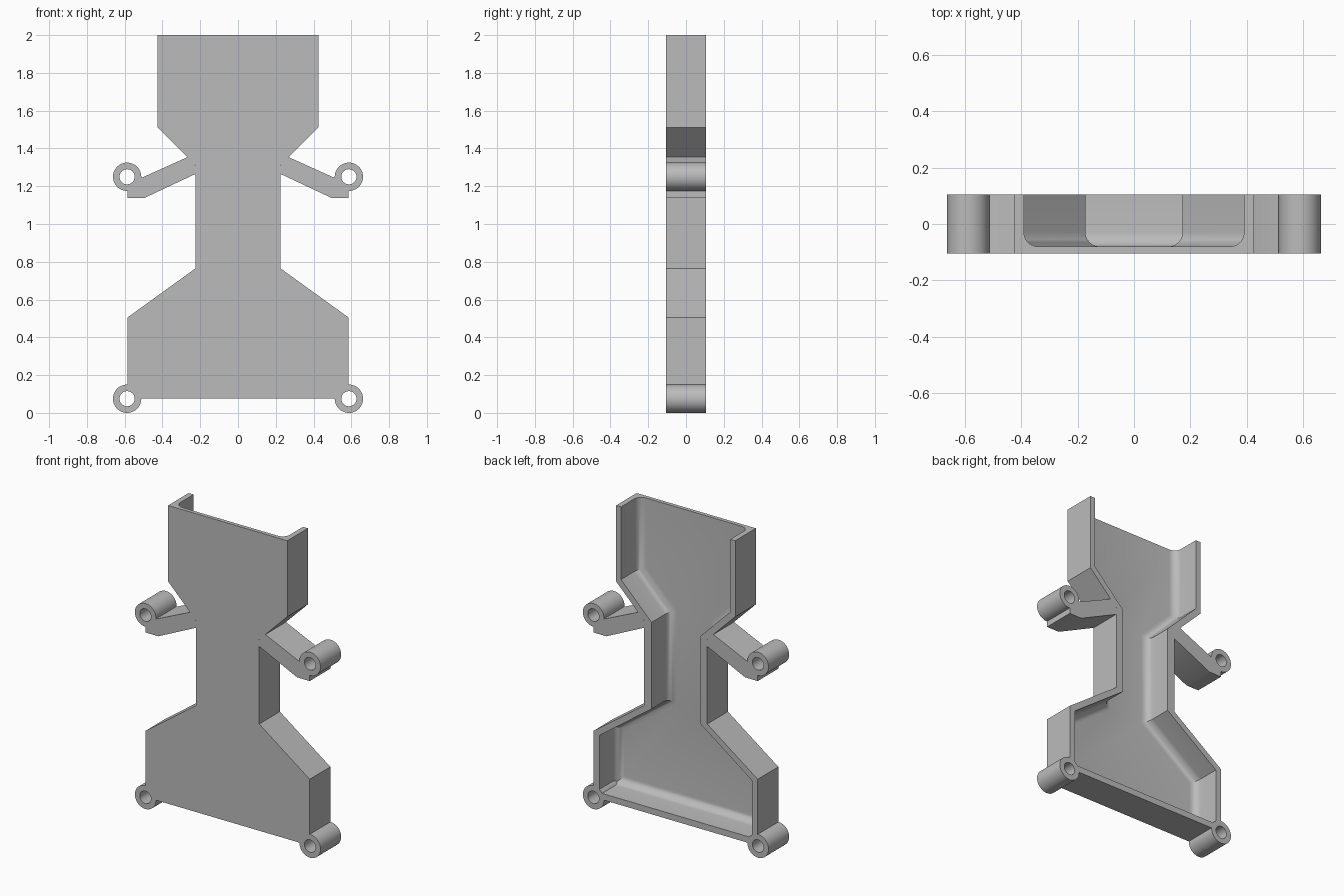
import bpy
import bmesh
from math import cos, sin, tau, radians

if "Cube" in bpy.data.objects:
    bpy.data.objects.remove(bpy.data.objects["Cube"])

FRONT, BACK, FLOOR = -0.105, 0.105, -0.08
FILLET = 0.05

grey = bpy.data.materials.new("plain_grey")
grey.use_nodes = True
grey.diffuse_color = (0.5, 0.5, 0.5, 1)
grey.node_tree.nodes["Principled BSDF"].inputs["Base Color"].default_value = (0.5, 0.5, 0.5, 1)


def prism(name, outline, y0, y1, fillet=0):
    """Extrude an (x, z) outline along y, optionally rounding its front rim."""
    bm = bmesh.new()
    face = bm.faces.new([bm.verts.new((x, y0, z)) for x, z in outline])
    rim = list(face.edges)
    new = bmesh.ops.extrude_face_region(bm, geom=[face], use_keep_orig=True)["geom"]
    bmesh.ops.translate(bm, vec=(0, y1 - y0, 0),
                        verts=[g for g in new if isinstance(g, bmesh.types.BMVert)])
    bmesh.ops.recalc_face_normals(bm, faces=bm.faces)
    if fillet:
        bmesh.ops.bevel(bm, geom=rim, offset=fillet, segments=6, profile=0.5,
                        affect='EDGES', clamp_overlap=False)
    mesh = bpy.data.meshes.new(name)
    bm.to_mesh(mesh)
    bm.free()
    mesh.materials.append(grey)
    obj = bpy.data.objects.new(name, mesh)
    bpy.context.collection.objects.link(obj)
    return obj


def mirrored(half):
    return half + [(-x, z) for x, z in reversed(half)]


def circle(cx, cz, r, n=48):
    return [(cx + r * cos(tau * i / n), cz + r * sin(tau * i / n)) for i in range(n)]


def combine(target, tool, operation):
    """Apply one boolean step and discard the tool."""
    tool.hide_render = True
    mod = target.modifiers.new(operation.lower(), 'BOOLEAN')
    mod.operation, mod.solver, mod.object = operation, 'EXACT', tool
    bpy.context.view_layer.objects.active = target
    bpy.ops.object.modifier_apply(modifier=mod.name)
    bpy.data.objects.remove(tool)


# Tray body: wide head, narrow neck, flared base
frame = prism("mounting_frame", mirrored([
    (0.425, 2), (0.425, 1.51), (0.225, 1.31), (0.225, 0.765),
    (0.585, 0.505), (0.585, 0.077)]), FRONT, BACK)

# Hollow, open at the back and the top, with a rounded floor edge
cavity = prism("cavity_cutter", mirrored([
    (0.39, 2.2), (0.39, 1.532), (0.172, 1.314), (0.172, 0.756),
    (0.545, 0.485), (0.545, 0.117)]), FLOOR, BACK + 0.2, FILLET)
combine(frame, cavity, 'DIFFERENCE')

# Side arms
for side in (1, -1):
    arm = [(0.25, 1.362), (0.51, 1.245), (0.585, 1.25), (0.585, 1.138),
           (0.495, 1.138), (0.21, 1.272)]
    combine(frame, prism("arm", [(side * x, z) for x, z in arm], FRONT, BACK), 'UNION')

# Screw bosses on the arms and base corners, then their through holes
centres = [(s * 0.587, z) for s in (1, -1) for z in (1.25, 0.075)]
for x, z in centres:
    combine(frame, prism("boss", circle(x, z, 0.075), FRONT, BACK), 'UNION')
for x, z in centres:
    combine(frame, prism("hole_cutter", circle(x, z, 0.04), FRONT - 0.1, BACK + 0.1), 'DIFFERENCE')

# Smooth the curves, keep the corners crisp
bpy.ops.object.select_all(action='DESELECT')
frame.select_set(True)
bpy.context.view_layer.objects.active = frame
bpy.ops.object.shade_smooth_by_angle(angle=radians(30))
